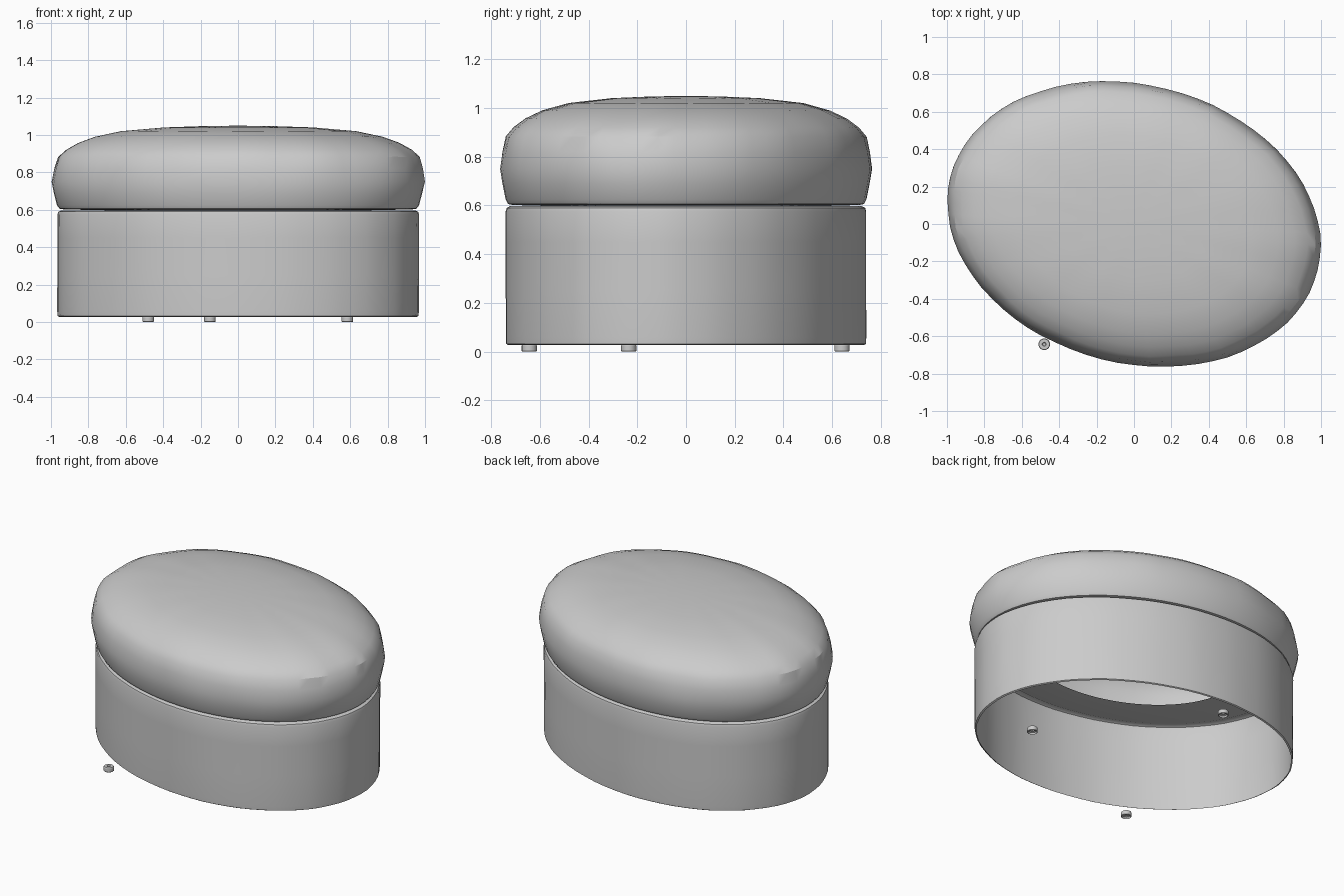
import bpy, bmesh, math

cube = bpy.data.objects.get("Cube")
if cube:
    bpy.data.objects.remove(cube, do_unlink=True)

# One plain grey fabric for everything
GREY = (0.6, 0.6, 0.6, 1.0)
mat = bpy.data.materials.new("light grey")
mat.use_nodes = True
mat.diffuse_color = GREY
mat.node_tree.nodes["Principled BSDF"].inputs["Base Color"].default_value = GREY


def oval(s, t):
    """Point on the slanted oval footprint at scale s and angle t."""
    return s * math.cos(t), s * (-0.117 * math.cos(t) + 0.756 * math.sin(t))


def circle(s, t):
    return s * math.cos(t), s * math.sin(t)


def loft(name, profile, segs, outline, ripple=None, at=(0, 0, 0), angle=30):
    """Sweep a (scale, height) profile around an outline; scale 0 closes it."""
    bm = bmesh.new()
    rings = []
    for s, z in profile:
        if s == 0:
            rings.append([bm.verts.new((0, 0, z))])
            continue
        ring = []
        for i in range(segs):
            t = 2 * math.pi * i / segs
            ds, dz = ripple(s, z, t) if ripple else (0, 0)
            ring.append(bm.verts.new((*outline(s + ds, t), z + dz)))
        rings.append(ring)
    for a, b in zip(rings, rings[1:]):
        for i in range(segs):
            j = (i + 1) % segs
            if len(b) == 1:
                bm.faces.new((a[i], a[j], b[0]))
            else:
                bm.faces.new((a[i], a[j], b[j], b[i]))
    mesh = bpy.data.meshes.new(name)
    bm.to_mesh(mesh)
    bm.free()
    mesh.materials.append(mat)
    obj = bpy.data.objects.new(name, mesh)
    obj.location = at
    bpy.context.collection.objects.link(obj)
    bpy.ops.object.select_all(action='DESELECT')
    bpy.context.view_layer.objects.active = obj
    obj.select_set(True)
    bpy.ops.object.shade_smooth_by_angle(angle=math.radians(angle))
    return obj


# Soft irregular puckers, strongest around the cushion's shoulder
def puckers(s, z, t):
    if z < 0.65 or s < 0.3:
        return 0, 0
    k = max(0, 1 - abs(z - 0.88) / 0.2)
    wave = math.sin(11 * t + 1) + 0.7 * math.sin(17 * t + 9 * z) + 0.5 * math.sin(29 * t)
    return 0.0035 * k * wave, 0.002 * k * math.sin(13 * t + 2)


# Slightly uneven cloth on the base wall
def cloth(s, z, t):
    return 0.0012 * math.sin(9 * t + 3 * z) + 0.001 * math.sin(23 * t), 0


# Base: open-bottomed oval wall with a small rolled lip
loft("base_wall",
     [(0.955, 0.027), (0.965, 0.032), (0.967, 0.06), (0.967, 0.25), (0.967, 0.45),
      (0.967, 0.575), (0.962, 0.59), (0.945, 0.597), (0.92, 0.597)],
     72, oval, cloth)

# Cushion: hollow, with a ring-shaped underside and a domed top
loft("cushion",
     [(0.64, 0.596), (0.93, 0.602), (0.955, 0.606), (0.968, 0.625), (0.985, 0.69),
      (0.998, 0.75), (0.985, 0.82), (0.966, 0.882), (0.925, 0.92), (0.86, 0.957),
      (0.77, 0.99), (0.63, 1.02), (0.4, 1.04), (0.2, 1.047), (0, 1.05)],
     72, oval, puckers)

# Three small cupped feet
FEET = {"front_foot": (-0.48, -0.643), "side_foot": (0.585, -0.235), "back_foot": (-0.15, 0.64)}
for name, (x, y) in FEET.items():
    loft(name,
         [(0.010, 0.014), (0.022, 0.010), (0.027, 0.0), (0.031, 0.003), (0.031, 0.025),
          (0.028, 0.03), (0.011, 0.03), (0.008, 0.024), (0, 0.024)],
         20, circle, at=(x, y, 0))
